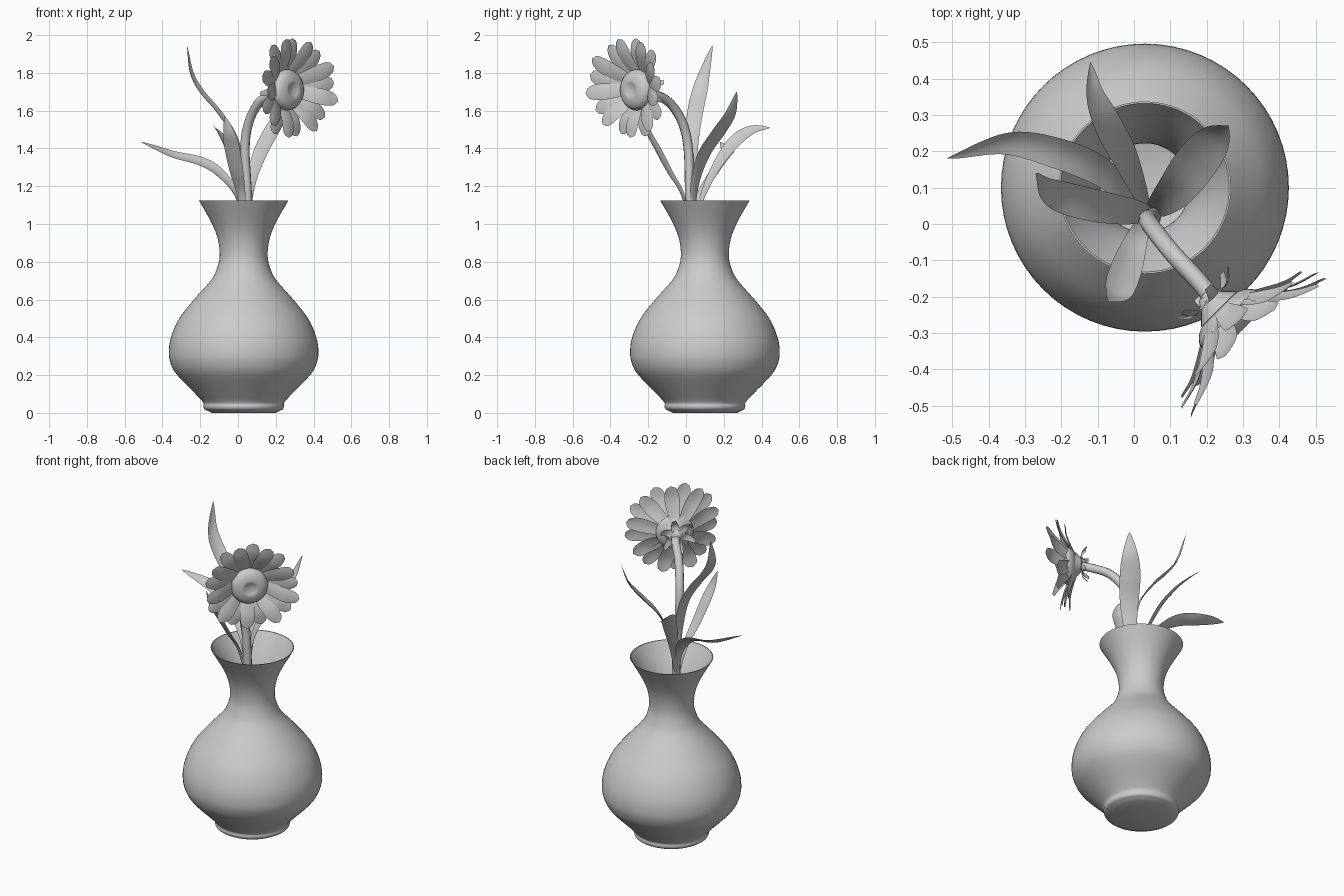
import bpy, bmesh, math, random
from mathutils import Vector, Matrix

if "Cube" in bpy.data.objects:
    bpy.data.objects.remove(bpy.data.objects["Cube"])

random.seed(4)
UP = Vector((0, 0, 1))


def smooth_path(pts, n):
    """Catmull-Rom samples through pts, n per span."""
    p = [Vector(q) for q in pts]
    p = [2 * p[0] - p[1]] + p + [2 * p[-1] - p[-2]]
    out = []
    for i in range(1, len(p) - 2):
        a, b, c, d = p[i - 1:i + 3]
        for k in range(n):
            t = k / n
            out.append(0.5 * (2 * b + (c - a) * t + (2 * a - 5 * b + 4 * c - d) * t * t
                              + (3 * b - a - 3 * c + d) * t ** 3))
    return out + [p[-2]]


def add_object(name, bm, angle=50):
    bmesh.ops.remove_doubles(bm, verts=bm.verts, dist=1e-5)
    me = bpy.data.meshes.new(name)
    bm.to_mesh(me)
    bm.free()
    ob = bpy.data.objects.new(name, me)
    bpy.context.collection.objects.link(ob)
    bpy.context.view_layer.objects.active = ob
    ob.select_set(True)
    bpy.ops.object.shade_smooth_by_angle(angle=math.radians(angle))
    ob.select_set(False)
    return ob


def grid_faces(bm, rows):
    for a, b in zip(rows, rows[1:]):
        for i in range(len(a) - 1):
            bm.faces.new((a[i], a[i + 1], b[i + 1], b[i]))


def lathe(name, profile, mat, seg=64):
    bm = bmesh.new()
    rows = []
    for r, z in profile:
        ring = [bm.verts.new(mat @ Vector((r * math.cos(2 * math.pi * i / seg),
                                           r * math.sin(2 * math.pi * i / seg), z)))
                for i in range(seg)]
        rows.append(ring + ring[:1])
    grid_faces(bm, rows)
    bmesh.ops.remove_doubles(bm, verts=bm.verts, dist=1e-5)
    bmesh.ops.recalc_face_normals(bm, faces=bm.faces)
    return add_object(name, bm)


def blade(bm, pts, side, width, shape, cup):
    """Curved strip along pts, edges lifted by cup across its width."""
    path = smooth_path(pts, 7)
    last = len(path) - 1
    rows = []
    for i, p in enumerate(path):
        tan = (path[min(i + 1, last)] - path[max(i - 1, 0)]).normalized()
        s = (side - tan * side.dot(tan)).normalized()
        nrm = s.cross(tan)
        w = width * shape(i / last) / 2
        rows.append([bm.verts.new(p + s * w * k + nrm * cup * w * k * k)
                     for k in (-1, -0.5, 0, 0.5, 1)])
    grid_faces(bm, rows)


def leaf_shape(t):
    return 0.2 * (1 - t) + 0.9 * math.sin(math.pi * t ** 1.35) ** 0.8 if t < 1 else 0.01


def petal_shape(t):
    return (0.4 + 0.6 * math.sin(min(t / 0.7, 1) * math.pi / 2)) * math.sqrt(max(1 - t ** 8, 0.002))


# Vase: outer profile up to the rim, then a thin inner wall down to the floor
outer = smooth_path([(r, z, 0) for r, z in [
    (.19, .01), (.208, .02), (.214, .035), (.215, .055), (.255, .1), (.352, .2), (.386, .26),
    (.396, .32), (.385, .4), (.341, .5), (.263, .6), (.175, .7), (.143, .76), (.127, .83),
    (.137, .92), (.172, 1.01), (.237, 1.125)]], 4)
inner = [(p.x - .005, p.y) for p in reversed(outer) if p.y > .06]
lathe("vase", [(0, 0.005), (.17, 0.0)] + [(p.x, p.y) for p in outer] + inner + [(0, .06)],
      Matrix.Translation((.03, .1, 0)))

# Stem: swept tube
cu = bpy.data.curves.new("stem", 'CURVE')
cu.dimensions = '3D'
cu.bevel_depth = .025
cu.bevel_resolution = 3
cu.use_fill_caps = True
stem_pts = smooth_path([(.045, .04, .5), (.047, .03, .85), (.05, .02, 1.13), (.037, .012, 1.4),
                        (.058, -.02, 1.54), (.11, -.085, 1.64), (.18, -.16, 1.685),
                        (.23, -.225, 1.712)], 5)
sp = cu.splines.new('POLY')
sp.points.add(len(stem_pts) - 1)
for q, p in zip(sp.points, stem_pts):
    q.co = (*p, 1)
sp.use_smooth = True
bpy.context.collection.objects.link(bpy.data.objects.new("stem", cu))

# Leaves: path, width and sideways roll of each
leaves = [
    ([(.04, .03, .95), (.03, .03, 1.2), (-.01, .035, 1.43), (-.1, .05, 1.58), (-.2, .075, 1.7),
      (-.25, .1, 1.8), (-.27, .14, 1.945)], .092, 0),
    ([(.04, .03, .95), (-.01, .08, 1.15), (-.1, .15, 1.265), (-.2, .195, 1.325), (-.35, .225, 1.365),
      (-.515, .18, 1.435)], .095, .5),
    ([(.04, .03, .95), (.01, .1, 1.17), (-.03, .19, 1.34), (-.075, .27, 1.44), (-.11, .35, 1.495),
      (-.12, .445, 1.51)], .09, -.8),
    ([(.045, .03, .95), (.07, .05, 1.2), (.12, .1, 1.36), (.18, .18, 1.48), (.23, .24, 1.58),
      (.26, .27, 1.7)], .12, 0),
    ([(.04, .03, .95), (.015, -.02, 1.15), (-.01, -.09, 1.27), (-.035, -.16, 1.4), (-.05, -.2, 1.48),
      (-.07, -.215, 1.57)], .09, 0),
]
for n, (pts, width, roll) in enumerate(leaves, 1):
    d = Vector(pts[-1]) - Vector(pts[0])
    bm = bmesh.new()
    side = Vector((d.y, -d.x, 0)).normalized() + UP * roll
    blade(bm, pts, side, width, leaf_shape, .2)
    add_object(f"leaf_{n}", bm)

# Flower frame: local z is the facing direction, local y is up
axis = Vector((1, -1, 0)).normalized()
across = UP.cross(axis)
frame = Matrix.Translation((.22, -.22, 1.72)) @ Matrix((across, UP, axis)).transposed().to_4x4()

# Flower centre: dimpled dome, with a small cup behind it
dome = smooth_path([(0, .0, 0), (.07, .01, 0), (.1, .03, 0), (.108, .05, 0), (.09, .08, 0),
                    (.05, .094, 0), (.025, .088, 0), (0, .084, 0)], 4)
lathe("flower_centre", [(max(p.x, 0), p.y) for p in dome], frame @ Matrix.Translation((0, -.01, .012)), 40)
lathe("flower_cup", [(0, -.04), (.024, -.035), (.04, -.01), (.07, .02), (0, .025)], frame, 24)


def radial(name, count, points, width, shape, cup):
    """Ring of blades; points(i, angle) gives (radius, forward) pairs."""
    bm = bmesh.new()
    for i in range(count):
        a = 2 * math.pi * (i + .3) / count
        out = Vector((math.cos(a), math.sin(a), 0))
        side = Vector((-math.sin(a), math.cos(a), 0))
        pts = [frame @ (out * r + UP * f) for r, f in points(i, a)]
        blade(bm, pts, frame.to_3x3() @ side, width, shape, cup)
    return add_object(name, bm)


# Petals: side ones cup forward, upper and lower ones lie flatter
def petal_points(i, a):
    f = .085 + .075 * math.cos(a) ** 2 + .015 * math.sin(a) + (.018 if i % 2 else -.018)
    r = .272 + random.uniform(-.01, .008)
    return [(.04, .015), (.11, .02 + f * .35), (.19, .02 + f * .7), (r, f)]


radial("petals", 18, petal_points, .088, petal_shape, .12)

# Sepals curling back behind the petals
radial("sepals", 6, lambda i, a: [(.025, -.02), (.055, -.012), (.08, -.02), (.105, -.045)],
       .045, lambda t: 1 - .5 * t * t, .1)
